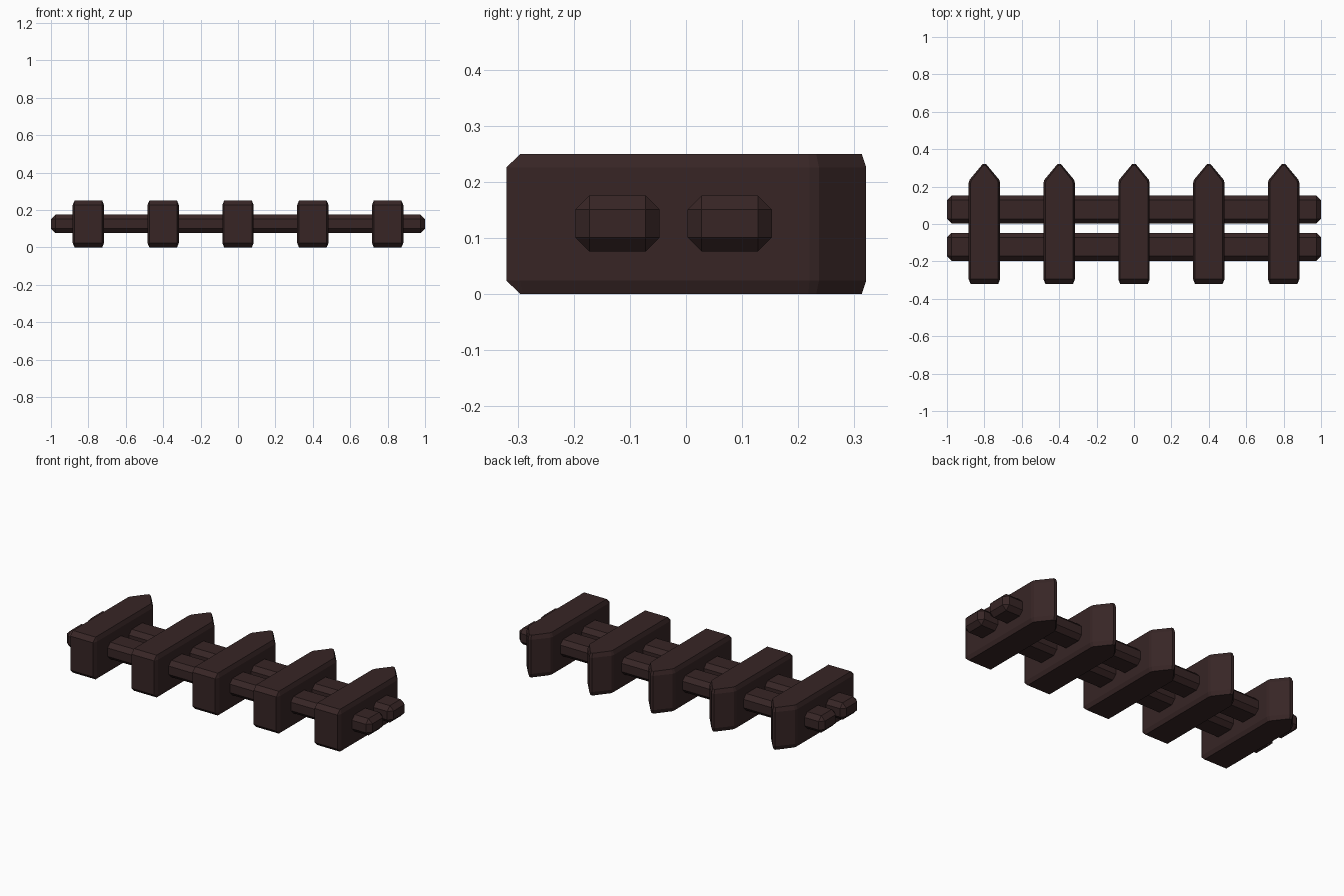
import bpy
import bmesh

if "Cube" in bpy.data.objects:
    bpy.data.objects.remove(bpy.data.objects["Cube"], do_unlink=True)

wood = bpy.data.materials.new("dark_brown_wood")
wood.use_nodes = True
colour = (0.038, 0.0185, 0.0185, 1)
wood.diffuse_color = colour
wood.node_tree.nodes["Principled BSDF"].inputs["Base Color"].default_value = colour


def add_part(name, bm, location):
    bmesh.ops.recalc_face_normals(bm, faces=bm.faces)
    mesh = bpy.data.meshes.new(name)
    bm.to_mesh(mesh)
    bm.free()
    mesh.materials.append(wood)
    part = bpy.data.objects.new(name, mesh)
    part.location = location
    bpy.context.collection.objects.link(part)


# Right half of the picket outline: full body, and the smaller end caps
BODY = [(0.074, -0.32), (0.084, -0.295), (0.084, 0.22), (0.079, 0.237), (0.009, 0.321)]
CAP = [(0.074, -0.295), (0.074, -0.29), (0.074, 0.218), (0.07, 0.232), (0.007, 0.313)]


def picket(name, x):
    bm = bmesh.new()
    rings = []
    for half, z in ((CAP, 0), (BODY, 0.024), (BODY, 0.226), (CAP, 0.25)):
        outline = half + [(-px, py) for px, py in reversed(half)]
        rings.append([bm.verts.new((px, py, z)) for px, py in outline])
    # Skin neighbouring rings, then close both caps
    for low, high in zip(rings, rings[1:]):
        for i in range(len(low)):
            bm.faces.new((low[i - 1], low[i], high[i], high[i - 1]))
    bm.faces.new(rings[0])
    bm.faces.new(rings[-1])
    add_part(name, bm, (x, 0, 0))


def rail(name, y):
    # Long bar with chamfered edges
    bm = bmesh.new()
    bmesh.ops.create_cube(bm, size=1)
    bmesh.ops.scale(bm, vec=(2, 0.15, 0.1), verts=bm.verts)
    bmesh.ops.bevel(bm, geom=bm.edges[:], offset=0.025, segments=1,
                    affect='EDGES', profile=0.5)
    add_part(name, bm, (0, y, 0.126))


for n in range(5):
    picket(f"picket_{n + 1}", (n - 2) * 0.4)
rail("lower_rail", -0.122)
rail("upper_rail", 0.078)
